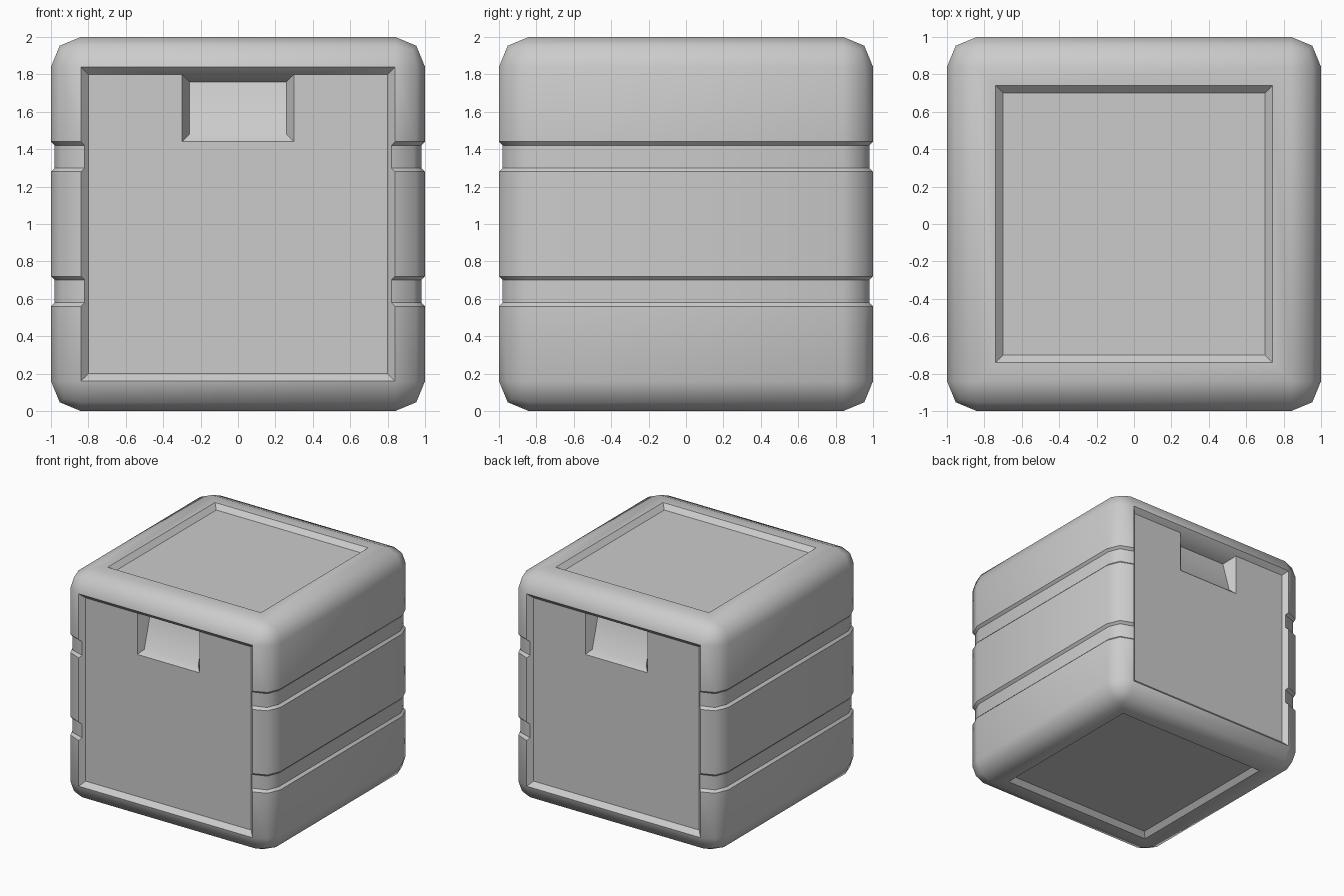
import bpy, bmesh, math
from mathutils import Vector

if "Cube" in bpy.data.objects:
    bpy.data.objects.remove(bpy.data.objects["Cube"])

bm = bmesh.new()
bmesh.ops.create_cube(bm, size=2)

# rounded edges
bmesh.ops.bevel(bm, geom=bm.edges[:], offset=0.16, segments=2, profile=0.5, affect='EDGES')


def flat_faces(axis, sign, level):
    """Faces lying in the plane where the given coordinate is sign * level."""
    return [f for f in bm.faces
            if all(abs(v.co[axis] - sign * level) < 0.001 for v in f.verts)]


def recess(faces, thickness, axis=None, value=0):
    """Inset a region and push it to a new plane."""
    bmesh.ops.inset_region(bm, faces=faces, thickness=thickness, depth=0,
                           use_boundary=True, use_even_offset=True)
    if axis is not None:
        for v in {v for f in faces for v in f.verts}:
            v.co[axis] = value


def cut(faces, co, no):
    geom = set(faces)
    for f in faces:
        geom.update(f.edges)
        geom.update(f.verts)
    bmesh.ops.bisect_plane(bm, geom=list(geom), plane_co=co, plane_no=no, dist=0.0001)


# edge loops for the two grooves
for z in (0.28, 0.30, 0.42, 0.44):
    for s in (-1, 1):
        cut(bm.faces[:], Vector((0, 0, s * z)), Vector((0, 0, 1)))

# front, back, top and bottom recessed panels
for s in (-1, 1):
    recess(flat_faces(1, s, 1), 0.04, 1, s * 0.96)
    lid = flat_faces(2, s, 1)
    recess(lid, 0.10)
    recess(lid, 0.04, 2, s * 0.96)

# grooves sunk into the sides and rounded uprights
for v in bm.verts:
    x, y, z = v.co
    if min(abs(abs(z) - 0.30), abs(abs(z) - 0.42)) > 0.001:
        continue
    sx, sy = math.copysign(1, x), math.copysign(1, y)
    if abs(x) > 0.99:
        v.co.x -= sx * 0.02
    elif abs(y) > 0.99:
        v.co.x -= sx * 0.02
        v.co.y -= sy * 0.02
    elif abs(x) > 0.9 and abs(y) > 0.9:
        v.co.x -= sx * 0.014
        v.co.y -= sy * 0.014

# hand notches at the top of the front and back panels
for s in (-1, 1):
    for x in (-0.3, 0.3):
        cut(flat_faces(1, s, 0.96), Vector((x, 0, 0)), Vector((1, 0, 0)))
    notch = [f for f in flat_faces(1, s, 0.96)
             if abs(f.calc_center_median().x) < 0.29 and f.calc_center_median().z > 0.45]
    recess(notch, 0.04)
    for v in {v for f in notch for v in f.verts}:
        v.co.y = s * (0.96 - (0.12 if v.co.z > 0.6 else 0.04))

# smooth roundings, sharp recess edges
bmesh.ops.recalc_face_normals(bm, faces=bm.faces[:])
bm.normal_update()


def on_rounding(v):
    return sum(0.9 < abs(c) < 0.985 for c in v.co) >= 2


for f in bm.faces:
    f.smooth = True
for e in bm.edges:
    rounded = all(on_rounding(v) for v in e.verts)
    e.smooth = rounded or e.calc_face_angle(0) < math.radians(30)

bmesh.ops.translate(bm, verts=bm.verts[:], vec=(0, 0, 1))
mesh = bpy.data.meshes.new("storage_crate")
bm.to_mesh(mesh)
bm.free()
bpy.context.collection.objects.link(bpy.data.objects.new("storage_crate", mesh))
